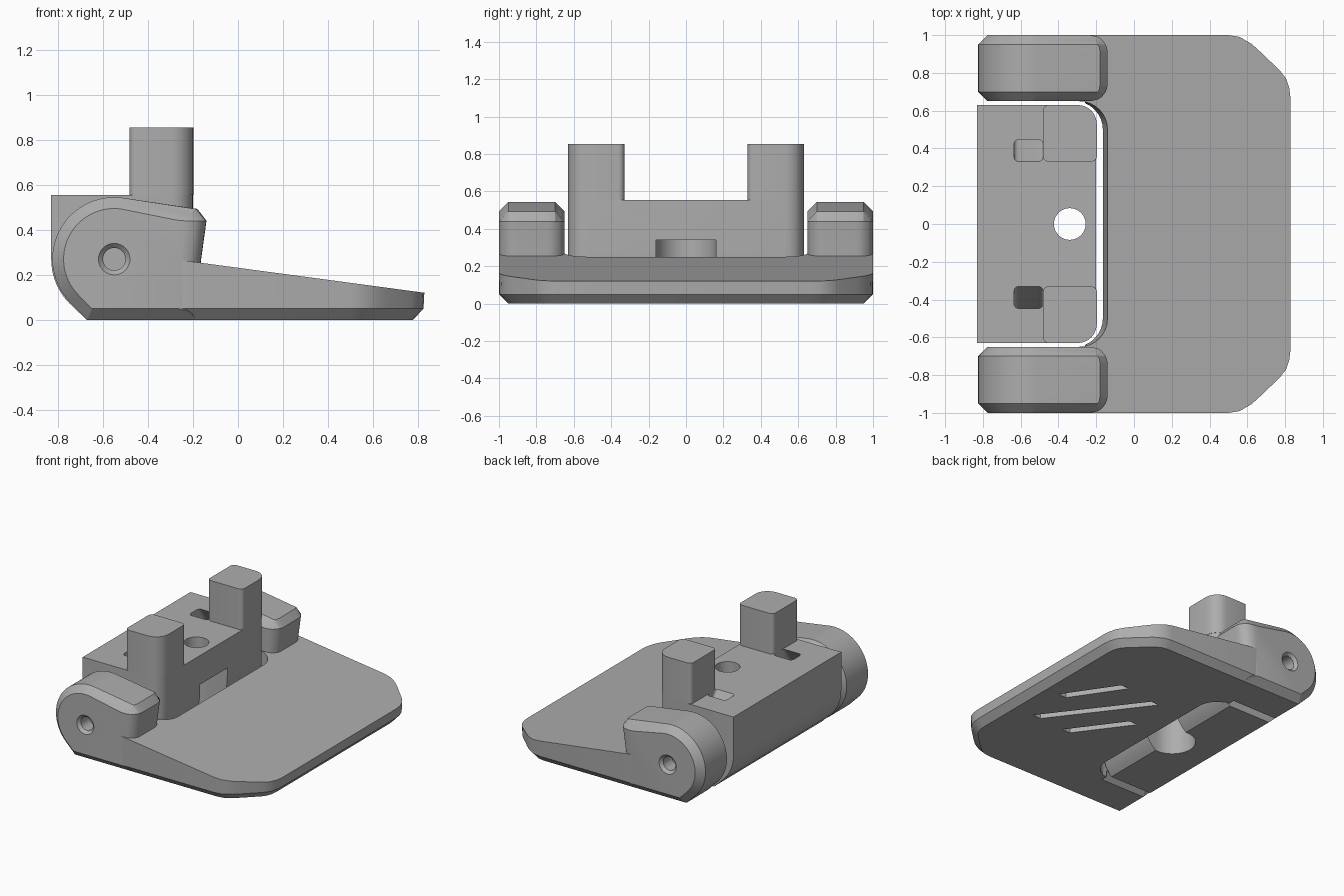
import bpy, bmesh, math
from math import sin, cos, radians, sqrt, pi
from mathutils import Vector

if "Cube" in bpy.data.objects:
    bpy.data.objects.remove(bpy.data.objects["Cube"])

GREY = (0.42, 0.42, 0.42, 1)
mat = bpy.data.materials.new("grey plastic")
mat.use_nodes = True
mat.diffuse_color = GREY
mat.node_tree.nodes["Principled BSDF"].inputs["Base Color"].default_value = GREY

PIVOT = (-0.55, 0.27)


def loft(name, loops):
    """Skin a list of equal-length closed loops and cap both ends."""
    bm = bmesh.new()
    rings = [[bm.verts.new(p) for p in loop] for loop in loops]
    n = len(rings[0])
    for a, b in zip(rings, rings[1:]):
        for i in range(n):
            j = (i + 1) % n
            bm.faces.new((a[i], a[j], b[j], b[i]))
    bm.faces.new(rings[0])
    bm.faces.new(rings[-1])
    bmesh.ops.recalc_face_normals(bm, faces=bm.faces)
    me = bpy.data.meshes.new(name)
    bm.to_mesh(me)
    bm.free()
    ob = bpy.data.objects.new(name, me)
    bpy.context.collection.objects.link(ob)
    me.materials.append(mat)
    return ob


def prism(name, plan, z0, z1):
    return loft(name, [[(x, y, z) for x, y in plan] for z in (z0, z1)])


def cut(ob, cutters):
    """Subtract the cutters and remove them."""
    for c in cutters:
        m = ob.modifiers.new("cut", "BOOLEAN")
        m.operation, m.solver, m.object = "DIFFERENCE", "EXACT", c
    dg = bpy.context.evaluated_depsgraph_get()
    me = bpy.data.meshes.new_from_object(ob.evaluated_get(dg))
    ob.modifiers.clear()
    ob.data = me
    for c in cutters:
        bpy.data.objects.remove(c)


def smooth(ob):
    bpy.ops.object.select_all(action="DESELECT")
    ob.select_set(True)
    bpy.context.view_layer.objects.active = ob
    bpy.ops.object.shade_smooth_by_angle(angle=radians(25))


def arc(cx, cy, r, a0, a1, n):
    return [(cx + r * cos(radians(a0 + (a1 - a0) * i / n)),
             cy + r * sin(radians(a0 + (a1 - a0) * i / n))) for i in range(n + 1)]


def rounded_rect(x0, x1, y0, y1, radii):
    """Corners in the order: right top, left top, left bottom, right bottom."""
    pts = []
    corners = ((x1, y1, -1, -1), (x0, y1, 1, -1), (x0, y0, 1, 1), (x1, y0, -1, 1))
    for k, ((x, y, sx, sy), r) in enumerate(zip(corners, radii)):
        pts += arc(x + sx * r, y + sy * r, r, 90 * k, 90 * k + 90, 6)
    return pts


def setback(t, r):
    """How far a rounded corner of radius r draws back at depth t."""
    return 0 if t >= r else r - sqrt(r * r - (r - t) ** 2)


# Footplate: plan outline with a bevelled underside and a sloping top
half = [(-0.3, 1), (0.5, 1), (0.56, 0.99), (0.62, 0.955), (0.66, 0.92),
        (0.77, 0.815), (0.805, 0.77), (0.822, 0.72), (0.828, 0.67)]
outer = [(x, -y) for x, y in half] + half[::-1]
slot_half = arc(-0.29, 0.5, 0.15, 90, 0, 8)
slot = [(-0.3, 0.65)] + slot_half
slot += [(x, -y) for x, y in slot[::-1]]


def inset(chain, d):
    out = []
    for i, p in enumerate(chain):
        normals = []
        for a, b in ((i - 1, i), (i, i + 1)):
            if a >= 0 and b < len(chain):
                e = Vector(chain[b]) - Vector(chain[a])
                normals.append(Vector((-e.y, e.x)).normalized())
        n = sum(normals, Vector((0, 0))).normalized()
        out.append(tuple(Vector(p) + n * d / n.dot(normals[0])))
    return out


def plate_loop(d, z=None, lean=0.0):
    pts = inset(outer, d) + [(x - (lean if x > -0.25 else 0), y) for x, y in slot]
    return [(x, y, 0.2315 - 0.134 * x if z is None else z) for x, y in pts]


plate = loft("foot_plate", [plate_loop(0.05, 0, 0.025), plate_loop(0.004, 0.05, 0.02),
                            plate_loop(0)])

# Slanting grip grooves in the underside
grooves = []
for (ax, ay), (bx, by) in (((0.64, 0.0), (0.39, 0.37)), ((0.59, -0.33), (0.09, 0.33)),
                           ((0.31, -0.35), (0.03, 0.03))):
    w = 0.035
    plan = [(ax - w, ay), (ax + w, ay), (bx + w, by), (bx - w, by)]
    grooves.append(prism("groove_cutter", plan, -0.05, 0.05))
cut(plate, grooves)
smooth(plate)


# Pivot ears: side outline lofted across the width, chamfered and rounded
def ear_outline(d, e):
    r = 0.275 - d
    px, pz = PIVOT
    k = r * sqrt(0.5)
    pts = arc(px, pz, r, 225, 82.5, 28)
    pts += [(-0.18 - e, 0.493 - d), (-0.14 - e, 0.44 - d * 0.01),
            (-0.165 - e, 0.26), (-0.175 - e, d),
            (px - k + (pz - k - d), d)]
    return pts


def cylinder_y(name, r0, y0, r1, y1):
    rings = [[(x, y, z) for x, z in arc(*PIVOT, r, 0, 360, 32)[:-1]]
             for r, y in ((r0, y0), (r1, y1))]
    return loft(name, rings)


R = 0.09
depths = [0, 0.01, 0.025, 0.05, 0.07, R]
stations = [(0.65 + t, t) for t in depths] + [(1 - t, t) for t in depths[::-1]]
for side, s in (("front", -1), ("back", 1)):
    loops = [[(x, s * y, z) for x, z in ear_outline(max(0, 0.05 - t), setback(t, R))]
             for y, t in stations]
    ear = loft(side + "_pivot_ear", loops)
    cut(ear, [cylinder_y("hole_cutter", 0.05, s * 0.88, 0.05, s * 1.1),
              cylinder_y("sink_cutter", 0.05, s * 0.98, 0.09, s * 1.02)])
    smooth(ear)


# Hinge block: flat top and back, underside rounded about the pivot
def block_outline(e):
    pts = [(-0.83, 0.555)] + arc(*PIVOT, 0.28, 180, 225, 10) + [(-0.672, 0)]
    pts += arc(*PIVOT, 0.35, -50.4, 0, 10) + [(-0.2, 0.555)]
    return [(min(x, -0.2 - e), z) for x, z in pts]


B = 0.1
depths = [0, 0.005, 0.015, 0.03, 0.05, 0.075, B]
stations = [(t - 0.63, t) for t in depths] + [(0.63 - t, t) for t in depths[::-1]]
block = loft("hinge_block", [[(x, y, z) for x, z in block_outline(setback(t, B))]
                             for y, t in stations])

# Bolt hole, bolt head channel and two slanting cable pockets
channel = arc(-0.34, 0, 0.16, 90, 270, 20) + [(0, -0.16), (0, 0.16)]
cutters = [prism("bolt_cutter", arc(-0.34, 0, 0.084, 0, 360, 32)[:-1], -0.1, 0.7),
           prism("channel_cutter", channel, -0.1, 0.34)]
pocket = rounded_rect(-0.635, -0.482, 0.33, 0.447, [0.025] * 4)
for s in (-1, 1):
    cutters.append(loft("pocket_cutter", [[(x, s * (y + shift), z) for x, y in pocket]
                                          for z, shift in ((0.6, -0.03), (0.3, 0.17))]))
cut(block, cutters)
smooth(block)

# Upright posts on the block
post_plan = rounded_rect(-0.482, -0.197, 0.33, 0.63, [B, 0.03, 0.03, 0.03])
for side, s in (("front", -1), ("back", 1)):
    smooth(prism(side + "_post", [(x, s * y) for x, y in post_plan], 0.555, 0.855))
